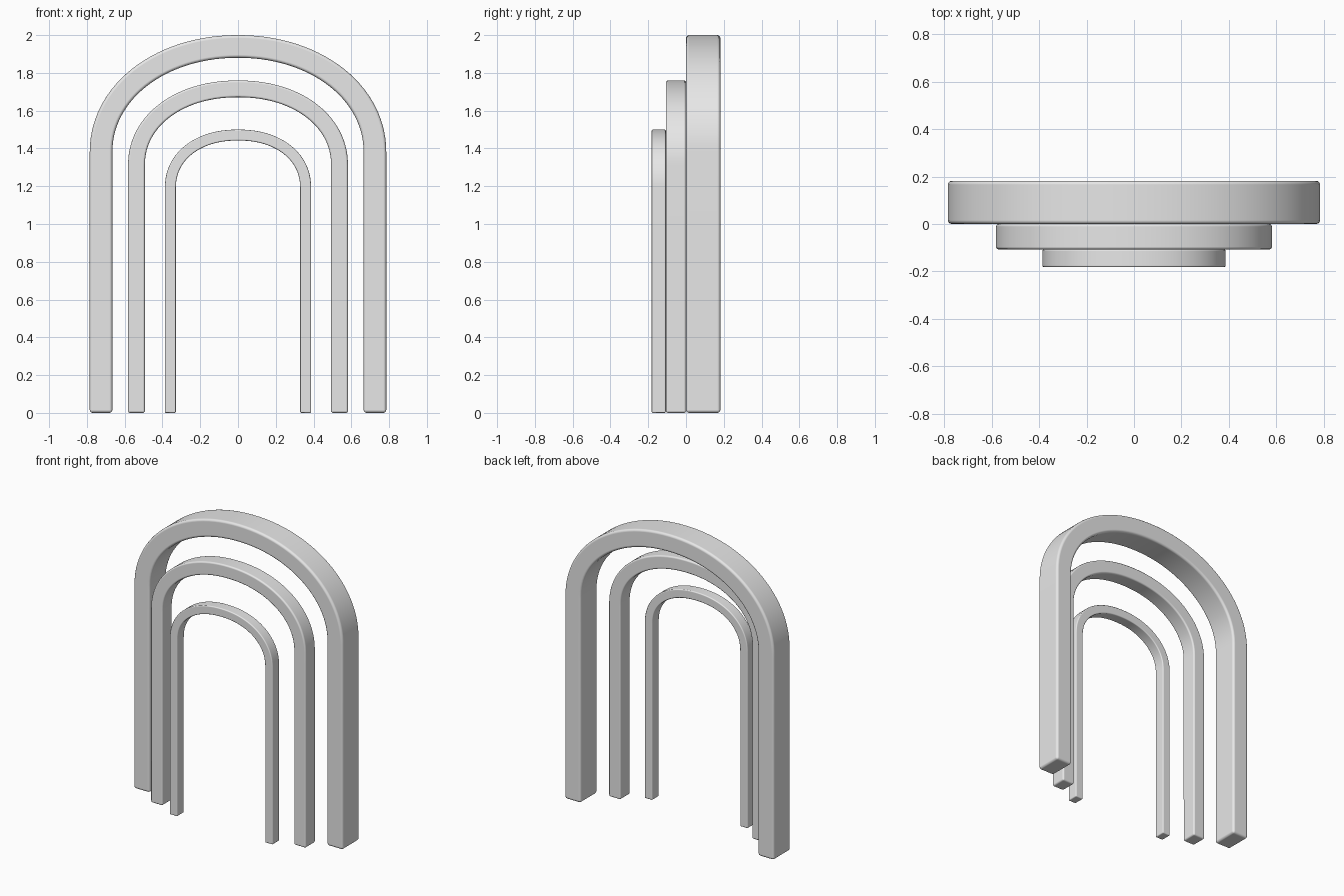
import bpy
import bmesh
from math import sin, cos, pi
from mathutils import Vector

cube = bpy.data.objects.get("Cube")
if cube:
    bpy.data.objects.remove(cube, do_unlink=True)

# Plain grey material shared by every arch
grey = bpy.data.materials.new("plain_grey")
grey.use_nodes = True
grey.diffuse_color = (0.8, 0.8, 0.8, 1)
grey.node_tree.nodes["Principled BSDF"].inputs["Base Color"].default_value = (0.8, 0.8, 0.8, 1)


def arch_outline(half_width, top, rise, power, steps=56):
    """Outer edge from the left foot, over the crown, to the right foot."""
    spring = top - rise
    points = [Vector((half_width, 0)), Vector((half_width, spring * 0.5))]
    for i in range(steps + 1):
        a = pi * i / steps
        c, s = cos(a), max(sin(a), 0)
        x = half_width * abs(c) ** (2 / power) * (1 if c > 0 else -1)
        points.append(Vector((x, spring + rise * s ** (2 / power))))
    points += [Vector((-half_width, spring * 0.5)), Vector((-half_width, 0))]
    return points


def make_arch(name, half_width, top, rise, power, thickness, front, back, bevel):
    outer = arch_outline(half_width, top, rise, power)
    last = len(outer) - 1
    bm = bmesh.new()
    rings = []
    for i, p in enumerate(outer):
        # Inner edge is the outer edge moved inwards along its normal
        tangent = (outer[min(i + 1, last)] - outer[max(i - 1, 0)]).normalized()
        q = p + Vector((-tangent.y, tangent.x)) * thickness
        if i in (0, last):
            q.y = 0
        rings.append([bm.verts.new((v.x, y, v.y))
                      for v, y in ((p, front), (p, back), (q, back), (q, front))])
    for a, b in zip(rings, rings[1:]):
        for k in range(4):
            n = (k + 1) % 4
            bm.faces.new((a[k], a[n], b[n], b[k]))
    bm.faces.new(rings[0])
    bm.faces.new(rings[-1])
    bmesh.ops.recalc_face_normals(bm, faces=bm.faces)
    for f in bm.faces:
        f.smooth = True
    mesh = bpy.data.meshes.new(name)
    bm.to_mesh(mesh)
    bm.free()
    mesh.materials.append(grey)
    obj = bpy.data.objects.new(name, mesh)
    bpy.context.collection.objects.link(obj)

    # Softly rounded edges
    mod = obj.modifiers.new("rounded_edges", "BEVEL")
    mod.width = bevel
    mod.segments = 3
    mod.limit_method = "ANGLE"
    mod.angle_limit = 0.9
    mod.harden_normals = True
    return obj


# Three nested arches stepping forward as they shrink
make_arch("large_arch", 0.785, 2.0, 0.62, 2.05, 0.12, 0.0, 0.182, 0.016)
make_arch("middle_arch", 0.582, 1.76, 0.45, 2.1, 0.089, -0.107, 0.0, 0.011)
make_arch("small_arch", 0.387, 1.5, 0.31, 2.15, 0.058, -0.182, -0.107, 0.007)
